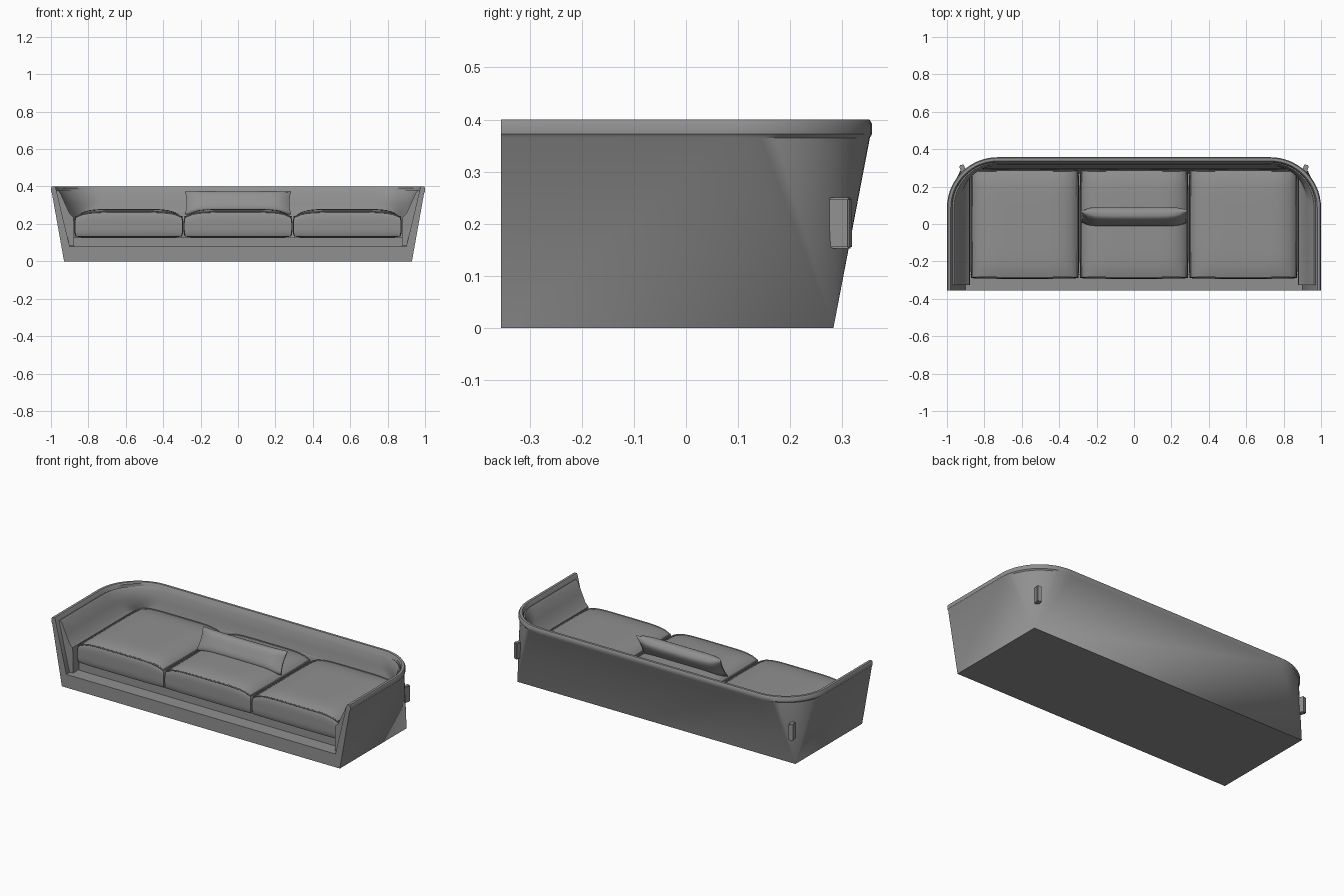
import bpy, bmesh, math
from mathutils import Matrix, Vector

old = bpy.data.objects.get("Cube")
if old:
    bpy.data.objects.remove(old, do_unlink=True)

GREY = (0.28, 0.28, 0.28, 1)
fabric = bpy.data.materials.new("grey fabric")
fabric.use_nodes = True
fabric.diffuse_color = GREY
fabric.node_tree.nodes["Principled BSDF"].inputs["Base Color"].default_value = GREY


def finish(bm, name, angle=35):
    """Turn a bmesh into a shaded, coloured object."""
    bmesh.ops.remove_doubles(bm, verts=bm.verts, dist=0.0002)
    bmesh.ops.recalc_face_normals(bm, faces=bm.faces)
    mesh = bpy.data.meshes.new(name)
    bm.to_mesh(mesh)
    bm.free()
    mesh.materials.append(fabric)
    ob = bpy.data.objects.new(name, mesh)
    bpy.context.collection.objects.link(ob)
    bpy.ops.object.select_all(action="DESELECT")
    ob.select_set(True)
    bpy.context.view_layer.objects.active = ob
    bpy.ops.object.shade_smooth_by_angle(angle=math.radians(angle))
    return ob


def box(name, low, high, turn=0, bevel=0):
    low, high = Vector(low), Vector(high)
    bm = bmesh.new()
    bmesh.ops.create_cube(bm, size=1)
    if bevel:
        size = high - low
        bmesh.ops.scale(bm, vec=size, verts=bm.verts)
        bmesh.ops.bevel(bm, geom=bm.edges[:], offset=bevel, segments=2, affect="EDGES")
    else:
        bmesh.ops.scale(bm, vec=high - low, verts=bm.verts)
    move = Matrix.Translation((low + high) / 2) @ Matrix.Rotation(turn, 4, "Z")
    bmesh.ops.transform(bm, matrix=move, verts=bm.verts)
    return finish(bm, name)


def u_path(half, back, radius, front, steps=14):
    """U shaped plan: left front, round the back corners, right front."""
    right = [(half, front)]
    for i in range(steps + 1):
        a = math.pi / 2 * i / steps
        right.append((half - radius + radius * math.cos(a),
                      back - radius + radius * math.sin(a)))
    return right + [(-x, y) for x, y in reversed(right)]


def u_wall(name, front, levels):
    """Loft a closed wall section, given as (half width, back, radius, z)."""
    bm = bmesh.new()
    rings = [[bm.verts.new((x, y, z)) for x, y in u_path(h, b, r, front)]
             for h, b, r, z in levels]
    for i, ring in enumerate(rings):
        after = rings[(i + 1) % len(rings)]
        for j in range(len(ring) - 1):
            bm.faces.new((ring[j], ring[j + 1], after[j + 1], after[j]))
    for end in (0, -1):
        bm.faces.new([ring[end] for ring in rings])
    return finish(bm, name)


def soft_block(name, shape, cuts=15, move=Matrix()):
    """Subdivided cube reshaped by a function of its -1..1 coordinates."""
    bm = bmesh.new()
    bmesh.ops.create_cube(bm, size=2)
    bmesh.ops.subdivide_edges(bm, edges=bm.edges[:], cuts=cuts, use_grid_fill=True)
    for v in bm.verts:
        v.co = move @ Vector(shape(*v.co))
    return finish(bm, name, 50)


def tube(name, points, radius):
    curve = bpy.data.curves.new(name, "CURVE")
    curve.dimensions = "3D"
    curve.bevel_depth = radius
    curve.bevel_resolution = 1
    line = curve.splines.new("POLY")
    line.points.add(len(points) - 1)
    for p, co in zip(line.points, points):
        p.co = (*co, 1)
    line.use_cyclic_u = True
    curve.materials.append(fabric)
    ob = bpy.data.objects.new(name, curve)
    bpy.context.collection.objects.link(ob)


# Outer shell: square at the floor, rounded at the rim
u_wall("outer_shell", -0.355, [
    (0.93, 0.283, 0.0, 0.0), (0.995, 0.353, 0.27, 0.365),
    (1.0, 0.357, 0.27, 0.372), (1.0, 0.357, 0.27, 0.392),
    (0.995, 0.352, 0.265, 0.4), (0.98, 0.337, 0.25, 0.4),
    (0.974, 0.331, 0.245, 0.392), (0.90, 0.26, 0.0, 0.08),
    (0.90, 0.26, 0.0, 0.0)])

# Padded lining inside the arms and back
u_wall("inner_padding", -0.325, [
    (0.972, 0.331, 0.245, 0.375), (0.962, 0.326, 0.235, 0.38),
    (0.95, 0.319, 0.225, 0.365), (0.925, 0.31, 0.19, 0.31),
    (0.9, 0.3, 0.11, 0.255), (0.88, 0.293, 0.05, 0.235),
    (0.877, 0.292, 0.03, 0.2), (0.877, 0.275, 0.0, 0.082),
    (0.9, 0.278, 0.0, 0.082)])

# Plinth and deck under the cushions
box("plinth", (-0.90, -0.355, 0), (0.90, 0.26, 0.08))
box("seat_deck", (-0.876, -0.27, 0.08), (0.876, 0.285, 0.128))


# Seat cushions with piping round the top edge
def cushion_shape(cx):
    def shape(u, v, w):
        crown = (1 - u ** 6) * (1 - 0.25 * v ** 6)
        top = 0.238 + 0.034 * crown + 0.008 * (1 - u ** 8) * (1 - v ** 8)
        bottom = 0.125 + 0.008 * max(u ** 8, v ** 8)
        inset = 1 - 0.025 * w ** 4
        nip = 1 - 0.012 * u ** 4 * v ** 4
        return (cx + 0.291 * u * inset * nip, 0.293 * v * inset * nip,
                bottom + (top - bottom) * (w + 1) / 2)
    return shape


for name, cx in (("right", -0.584), ("middle", 0), ("left", 0.584)):
    shape = cushion_shape(cx)
    soft_block(name + "_seat_cushion", shape)
    n = 16
    side = [-1 + 2 * i / n for i in range(n)]
    rim = ([(t, -1) for t in side] + [(1, t) for t in side]
           + [(-t, 1) for t in side] + [(-1, -t) for t in side])
    tube(name + "_cushion_piping", [shape(u, v, 1) for u, v in rim], 0.004)


# Loose pillow leaning back on the middle seat
def pillow_shape(u, v, w):
    full = max(0, (1 - u ** 6) * (1 - v ** 4)) ** 0.5
    return (0.283 * u * (1 - 0.03 * (1 - v * v)),
            w * (0.003 + 0.036 * full),
            0.068 * v * (1 - 0.05 * (1 - u * u)))


lean = Matrix.Translation((0, 0.04, 0.312)) @ Matrix.Rotation(math.radians(-28), 4, "X")
soft_block("loose_pillow", pillow_shape, 15, lean)

# Upright tabs on the rear corners
for name, s in (("left", 1), ("right", -1)):
    box(name + "_corner_tab", (s * 0.917 - 0.013, 0.275, 0.152),
        (s * 0.917 + 0.013, 0.317, 0.25), -s * math.radians(15), 0.003)
